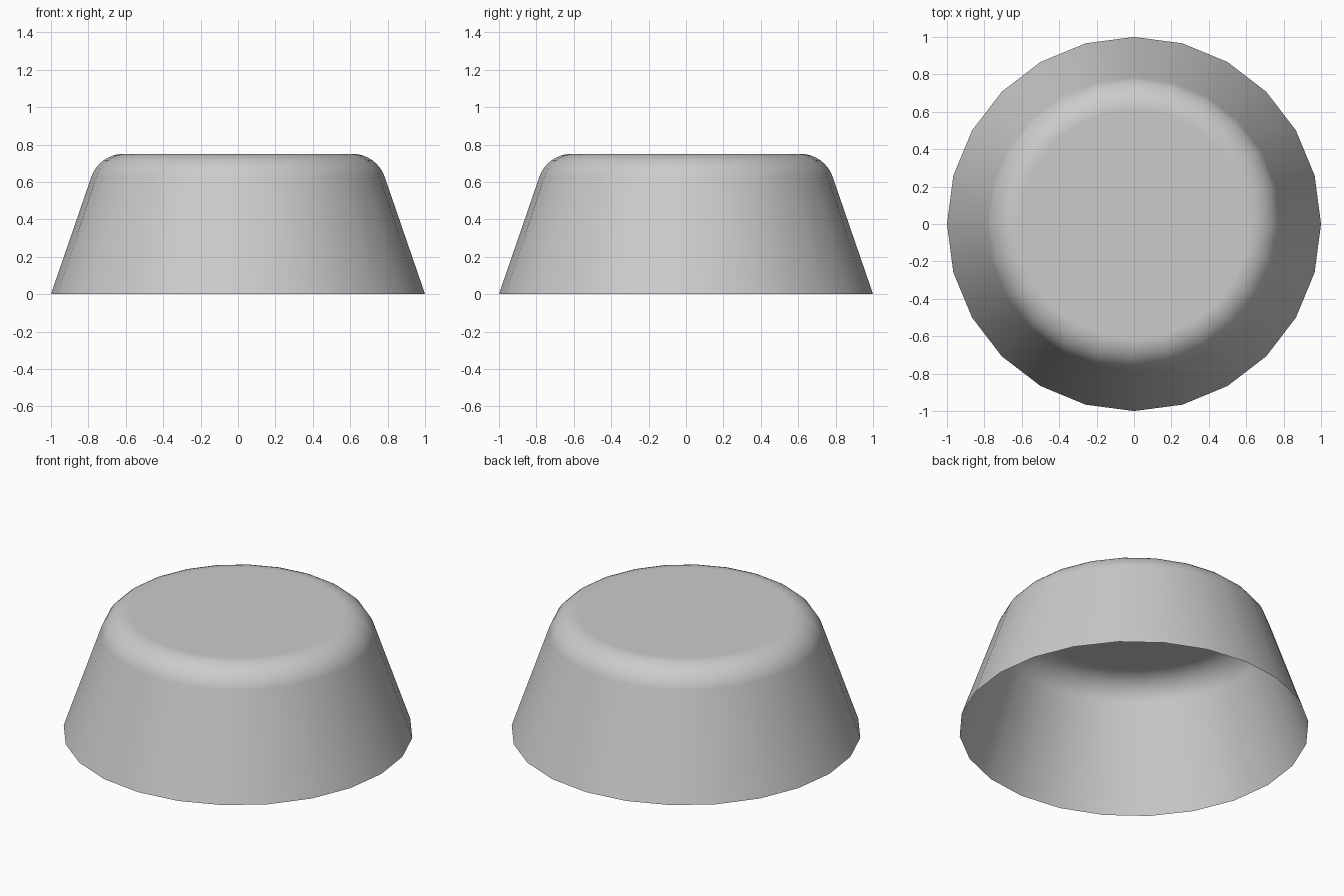
import bpy, bmesh
from math import sin, cos, pi, radians

if "Cube" in bpy.data.objects:
    bpy.data.objects.remove(bpy.data.objects["Cube"])

SIDES = 24
HEIGHT = 0.75
FILLET = 0.182
ARC_STEPS = 8

# Profile: slanted wall, then a fillet tangent to the wall and the flat top
cx, cz = 0.612, HEIGHT - FILLET
profile = [(1.0, 0.0)]
for i in range(ARC_STEPS + 1):
    a = radians(19 + 71 * i / ARC_STEPS)
    profile.append((cx + FILLET * cos(a), cz + FILLET * sin(a)))

# Open-bottomed thin shell: rings joined by quads, closed by a flat cap
bm = bmesh.new()
rings = [[bm.verts.new((r * cos(2 * pi * k / SIDES), r * sin(2 * pi * k / SIDES), z))
          for k in range(SIDES)] for r, z in profile]
for low, high in zip(rings, rings[1:]):
    for k in range(SIDES):
        n = (k + 1) % SIDES
        bm.faces.new((low[k], low[n], high[n], high[k]))
bm.faces.new(rings[-1])

mesh = bpy.data.meshes.new("rounded_tapered_shell")
bm.to_mesh(mesh)
bm.free()
shell = bpy.data.objects.new("rounded_tapered_shell", mesh)
bpy.context.collection.objects.link(shell)

# Smooth shading, with the large wall and top faces kept even
mesh.shade_smooth()
weighted = shell.modifiers.new("even_normals", 'WEIGHTED_NORMAL')
weighted.weight = 100
